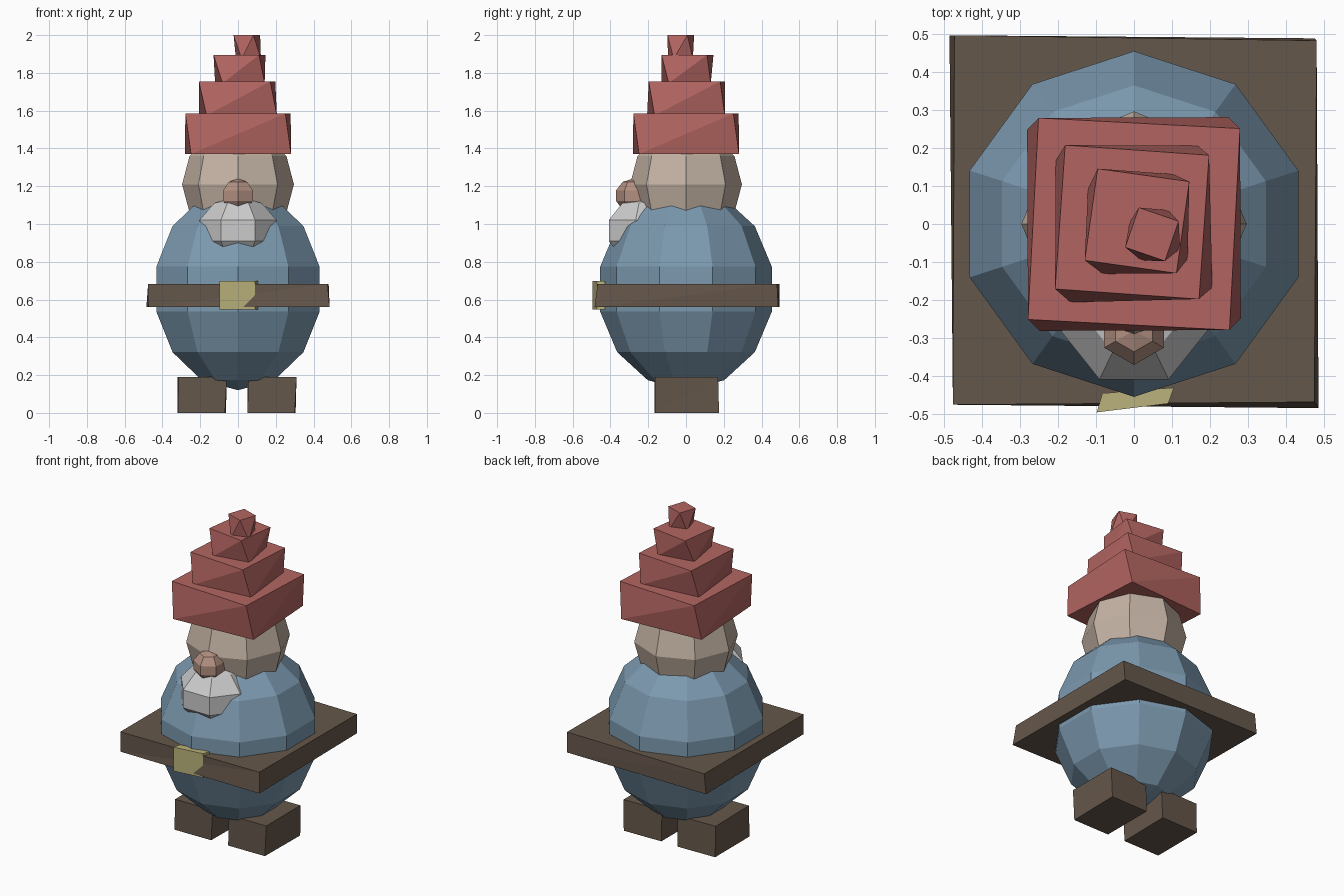
import bpy, bmesh, math
from mathutils import Matrix

if "Cube" in bpy.data.objects:
    bpy.data.objects.remove(bpy.data.objects["Cube"])


def material(name, rgb):
    m = bpy.data.materials.new(name)
    m.diffuse_color = (*rgb, 1)
    m.use_nodes = True
    m.node_tree.nodes["Principled BSDF"].inputs["Base Color"].default_value = m.diffuse_color
    return m


BLUE = material("coat_blue", (0.20, 0.32, 0.43))
RED = material("hat_red", (0.45, 0.13, 0.12))
SKIN = material("skin", (0.55, 0.45, 0.37))
PINK = material("nose_pink", (0.45, 0.28, 0.22))
WHITE = material("beard_white", (0.75, 0.75, 0.75))
BROWN = material("leather", (0.13, 0.095, 0.07))
GOLD = material("brass", (0.50, 0.45, 0.20))


def finish(bm, name, mat):
    bmesh.ops.recalc_face_normals(bm, faces=bm.faces)
    me = bpy.data.meshes.new(name)
    bm.to_mesh(me)
    bm.free()
    me.materials.append(mat)
    ob = bpy.data.objects.new(name, me)
    bpy.context.collection.objects.link(ob)
    return ob


def ball(name, mat, centre, r, rz, segs, rings):
    bm = bmesh.new()
    bmesh.ops.create_uvsphere(
        bm, u_segments=segs, v_segments=rings, radius=1,
        matrix=Matrix.Translation(centre) @ Matrix.Diagonal((r, r, rz, 1)))
    return finish(bm, name, mat)


def block(name, mat, bottom, top, z0, z1):
    """Four-sided block between two outlines, with split side faces."""
    bm = bmesh.new()
    b = [bm.verts.new((x, y, z0)) for x, y in bottom]
    t = [bm.verts.new((x, y, z1)) for x, y in top]
    bm.faces.new(b[::-1])
    bm.faces.new(t)
    for i in range(4):
        j = (i + 1) % 4
        bm.faces.new((b[i], b[j], t[j]))
        bm.faces.new((b[i], t[j], t[i]))
    return finish(bm, name, mat)


def square(cx, cy, r, deg):
    return [(cx + r * math.cos(math.radians(deg + 90 * k)),
             cy + r * math.sin(math.radians(deg + 90 * k))) for k in range(4)]


# Round parts
ball("body", BLUE, (0, 0, 0.655), 0.466, 0.535, 10, 7)
ball("head", SKIN, (0, 0, 1.21), 0.296, 0.30, 8, 6)
ball("beard", WHITE, (0, -0.22, 0.965), 0.22, 0.18, 7, 5)
ball("nose", PINK, (0, -0.28, 1.15), 0.095, 0.09, 6, 5)

# Twisted hat tiers: bottom square, top square, z range
tiers = [
    ((0, 0, 0.375, 48.5), (0, 0, 0.375, 42), 1.37, 1.585),
    ((0, 0, 0.265, 51), (-0.005, 0.005, 0.268, 41), 1.575, 1.755),
    ((0.01, 0, 0.16, 55), (0.008, 0.008, 0.172, 37), 1.745, 1.895),
    ((0.055, -0.03, 0.075, 62), (0.047, -0.027, 0.078, 26), 1.875, 2.0),
]
for n, (lo, hi, z0, z1) in enumerate(tiers, 1):
    block(f"hat_tier_{n}", RED, square(*lo), square(*hi), z0, z1)

# Belt plate and buckle
block("belt", BROWN,
      [(0.475, 0.488), (-0.485, 0.496), (-0.475, -0.475), (0.485, -0.484)],
      [(0.48, 0.482), (-0.472, 0.496), (-0.476, -0.475), (0.474, -0.468)],
      0.56, 0.683)
plate = [(0.105, -0.43), (-0.083, -0.445), (-0.098, -0.495), (0.09, -0.472)]
block("buckle", GOLD, plate, plate, 0.548, 0.697)

# Boots
for side, cx in (("left", -0.189), ("right", 0.18)):
    sole = [(cx + 0.125, 0.175), (cx - 0.13, 0.17), (cx - 0.13, -0.168), (cx + 0.12, -0.165)]
    upper = [(cx + 0.13, 0.17), (cx - 0.13, 0.165), (cx - 0.125, -0.168), (cx + 0.13, -0.165)]
    block(f"{side}_boot", BROWN, sole, upper, 0, 0.19)
